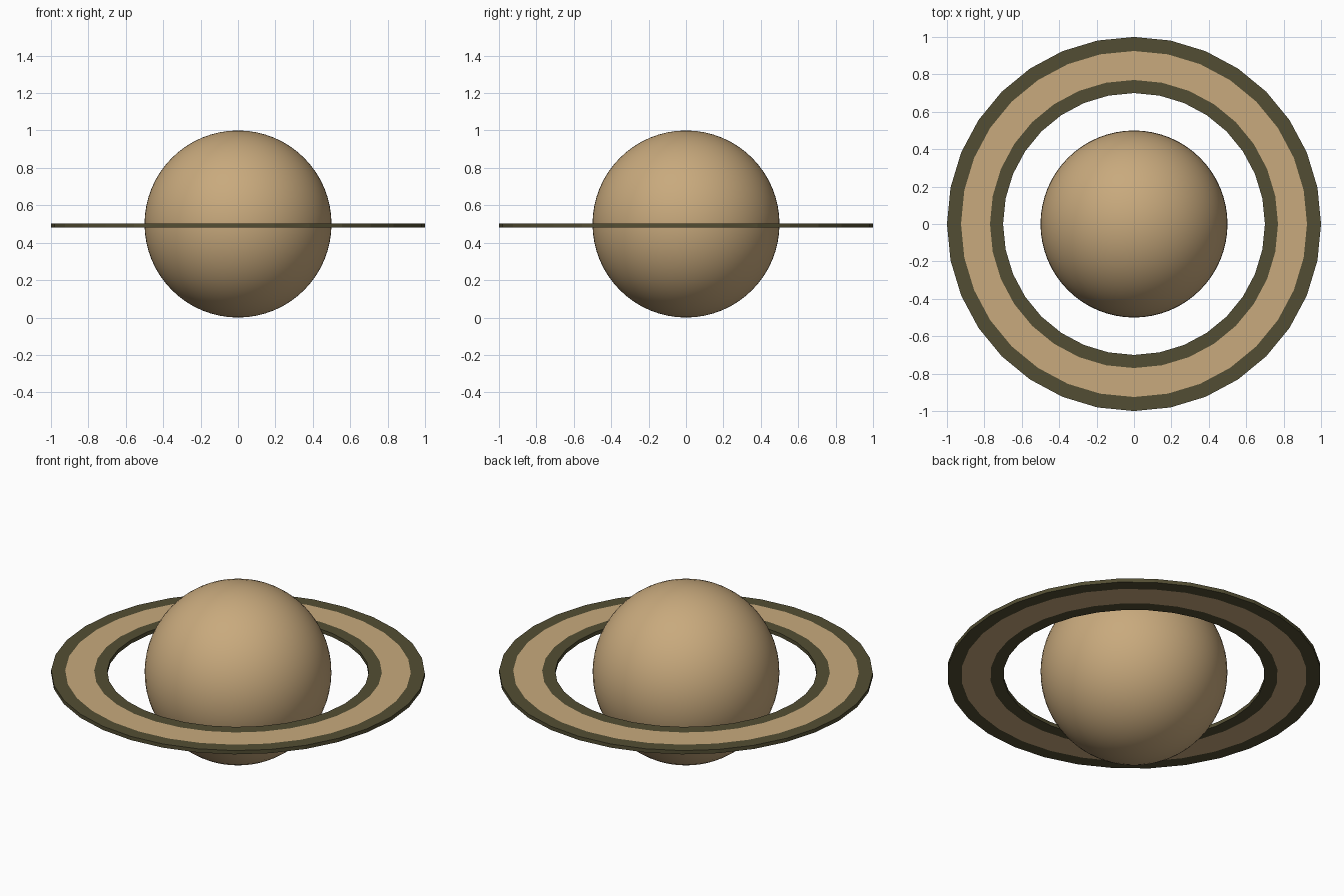
import bpy, bmesh, math

if "Cube" in bpy.data.objects:
    bpy.data.objects.remove(bpy.data.objects["Cube"])

def material(name, rgb):
    m = bpy.data.materials.new(name)
    m.diffuse_color = (*rgb, 1)
    m.use_nodes = True
    m.node_tree.nodes["Principled BSDF"].inputs["Base Color"].default_value = m.diffuse_color
    return m

sand = material("sand", (0.58, 0.40, 0.205))
olive = material("dark olive", (0.086, 0.076, 0.033))

# Smooth planet ball
bpy.ops.mesh.primitive_uv_sphere_add(segments=64, ring_count=32, radius=0.5, location=(0, 0, 0.5))
planet = bpy.context.object
planet.name = "planet"
planet.data.materials.append(sand)
bpy.ops.object.shade_smooth()

# Flat 32-sided ring: closed rectangular profile swept around z
SIDES, Z0, Z1 = 32, 0.48, 0.502
radii = [0.70, 0.77, 0.925, 1.0]
profile = [(r, Z1) for r in radii] + [(r, Z0) for r in reversed(radii)]
bm = bmesh.new()
loops = []
for i in range(SIDES):
    a = 2 * math.pi * i / SIDES
    loops.append([bm.verts.new((r * math.cos(a), r * math.sin(a), z)) for r, z in profile])
n = len(profile)
for i in range(SIDES):
    p, q = loops[i], loops[(i + 1) % SIDES]
    for j in range(n):
        k = (j + 1) % n
        f = bm.faces.new((p[j], p[k], q[k], q[j]))
        # middle band is sand, both rims and walls are olive
        f.material_index = 0 if j in (1, 5) else 1
bmesh.ops.recalc_face_normals(bm, faces=bm.faces)
mesh = bpy.data.meshes.new("ring")
bm.to_mesh(mesh)
bm.free()
mesh.materials.append(sand)
mesh.materials.append(olive)
ring = bpy.data.objects.new("ring", mesh)
bpy.context.collection.objects.link(ring)
